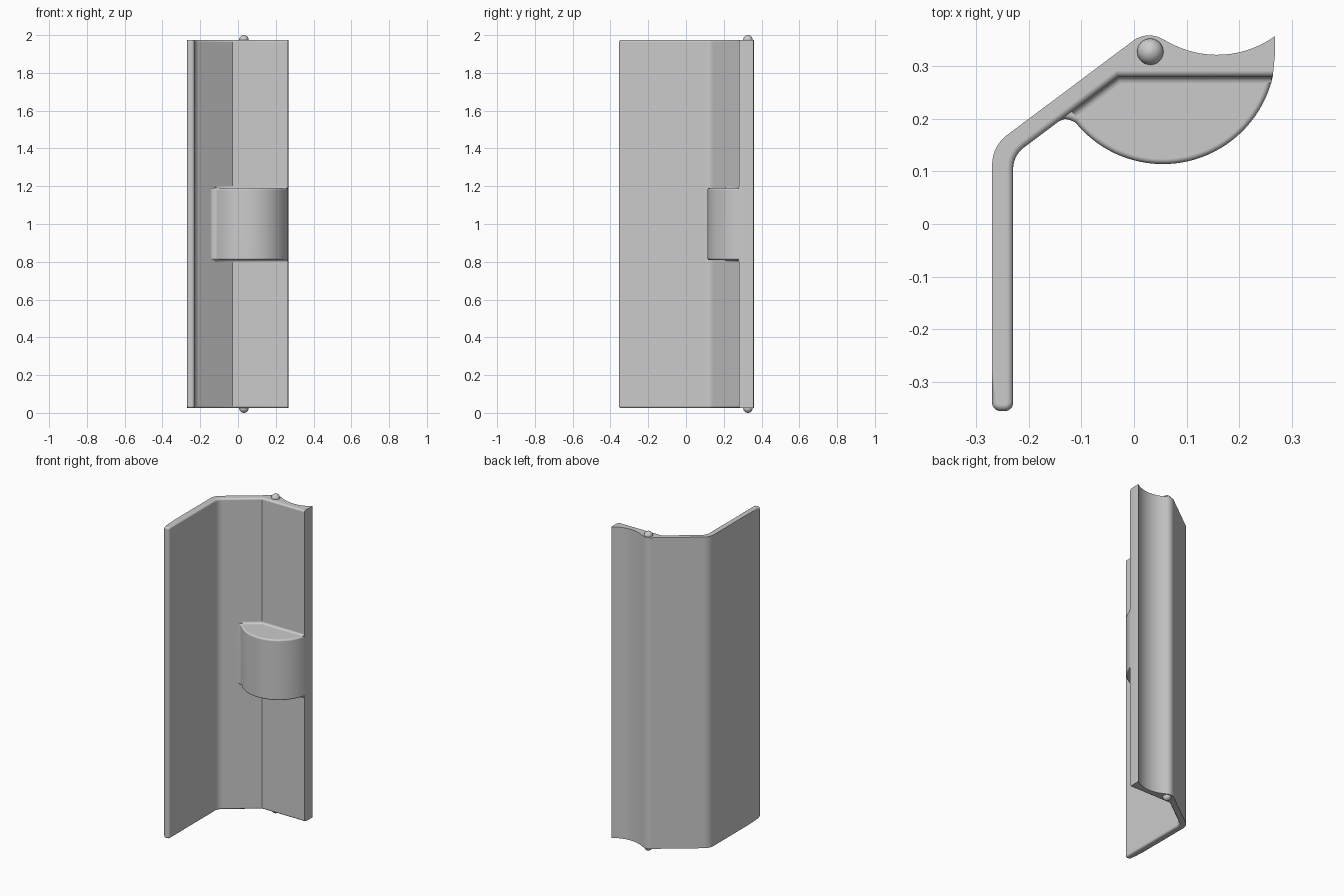
import bpy, bmesh, math
from mathutils import Vector

cube = bpy.data.objects.get("Cube")
if cube:
    bpy.data.objects.remove(cube, do_unlink=True)

GRAY = (0.6, 0.6, 0.6, 1)
gray = bpy.data.materials.new("plain_gray")
gray.use_nodes = True
gray.diffuse_color = GRAY
gray.node_tree.nodes["Principled BSDF"].inputs["Base Color"].default_value = GRAY


def rounded(corners, steps=8):
    """Closed outline with each (x, y, radius) corner replaced by an arc."""
    out = []
    for i, (x, y, r) in enumerate(corners):
        p = Vector((x, y))
        if r == 0:
            out.append(p)
            continue
        a = (Vector(corners[i - 1][:2]) - p).normalized()
        b = (Vector(corners[(i + 1) % len(corners)][:2]) - p).normalized()
        half = math.acos(a.dot(b)) / 2
        centre = p + (a + b).normalized() * (r / math.sin(half))
        start = p + a * (r / math.tan(half)) - centre
        end = p + b * (r / math.tan(half)) - centre
        sweep = math.pi - 2 * half
        for k in range(steps + 1):
            t = k / steps
            spoke = (start * math.sin((1 - t) * sweep) + end * math.sin(t * sweep))
            out.append(centre + spoke / math.sin(sweep))
    return out


def arc(cx, cy, r, a0, a1, steps):
    angles = [math.radians(a0 + (a1 - a0) * k / steps) for k in range(steps + 1)]
    return [Vector((cx + r * math.cos(a), cy + r * math.sin(a))) for a in angles]


def finish(name, bm):
    bmesh.ops.recalc_face_normals(bm, faces=bm.faces)
    mesh = bpy.data.meshes.new(name)
    bm.to_mesh(mesh)
    bm.free()
    mesh.materials.append(gray)
    obj = bpy.data.objects.new(name, mesh)
    bpy.context.collection.objects.link(obj)
    bpy.ops.object.select_all(action='DESELECT')
    obj.select_set(True)
    bpy.context.view_layer.objects.active = obj
    bpy.ops.object.shade_smooth_by_angle(angle=math.radians(35))
    obj.modifiers.new("even_normals", 'WEIGHTED_NORMAL').keep_sharp = True


def prism(name, outline, z0, z1, soft_count, width):
    """Extrude an outline; round the cap edges of its first soft_count points."""
    bm = bmesh.new()
    low = [bm.verts.new((p.x, p.y, z0)) for p in outline]
    high = [bm.verts.new((p.x, p.y, z1)) for p in outline]
    bm.faces.new(low)
    bm.faces.new(high)
    n = len(outline)
    for i in range(n):
        j = (i + 1) % n
        bm.faces.new((low[i], low[j], high[j], high[i]))
    bmesh.ops.recalc_face_normals(bm, faces=bm.faces)
    soft = [bm.edges.get((ring[i], ring[i + 1]))
            for ring in (low, high) for i in range(soft_count - 1)]
    bmesh.ops.bevel(bm, geom=soft, offset=width, offset_type='OFFSET',
                    segments=4, profile=0.5, affect='EDGES')
    finish(name, bm)


# Bent plate: soft inner side, scooped back, then the outer side
scoop = arc(0.158, 0.511, 0.189, 305.6, 242.2, 14)
inner_end = (0.264, 0.28, 0)
plate = rounded([(-0.27, -0.356, 0.016), (-0.23, -0.356, 0.016),
                 (-0.23, 0.13, 0.05), (-0.03, 0.28, 0), inner_end,
                 (0.268, 0.32, 0)]
                + [(p.x, p.y, 0) for p in scoop]
                + [(0.024, 0.368, 0.05), (-0.27, 0.148, 0.07)])
prism("bent_plate", plate, 0.025, 1.975,
      plate.index(Vector(inner_end[:2])) + 1, 0.012)

# Half-round block, with a small blend into the sloping wall at its left
blend = [Vector(p) for p in ((-0.142, 0.196), (-0.132, 0.2), (-0.122, 0.198))]
curve = arc(0.055, 0.3285, 0.2145, 219, 347, 36)
root = [Vector((0.25, 0.3)), Vector((-0.035, 0.3)), Vector((-0.142, 0.215))]
prism("half_round_block", blend + curve + root, 0.81, 1.19,
      len(blend + curve), 0.01)

# Concave blends where the block meets the plate, above and below
path = [((-0.118, 0.214), (0.6, -0.8)), ((-0.03, 0.28), (0.333, -1)),
        ((0.262, 0.28), (0, -1))]
radius = 0.012
for name, level, side in (("upper_blend", 1.19, 1), ("lower_blend", 0.81, -1)):
    bm = bmesh.new()
    rings = []
    for p, nrm in path:
        section = [(-0.004, -0.004)]
        for k in range(6):
            t = math.pi / 2 * k / 5
            section.append((radius * (1 - math.sin(t)), radius * (1 - math.cos(t))))
        rings.append([bm.verts.new((p[0] + nrm[0] * o, p[1] + nrm[1] * o,
                                    level + side * h)) for o, h in section])
    for a, b in zip(rings, rings[1:]):
        for i in range(len(a)):
            j = (i + 1) % len(a)
            bm.faces.new((a[i], a[j], b[j], b[i]))
    bm.faces.new(rings[0])
    bm.faces.new(rings[-1])
    finish(name, bm)

# Ball-ended pivots at both ends
for name, z in (("bottom_pivot", 0.025), ("top_pivot", 1.975)):
    bm = bmesh.new()
    bmesh.ops.create_uvsphere(bm, u_segments=32, v_segments=16, radius=0.025)
    bmesh.ops.translate(bm, verts=bm.verts, vec=(0.031, 0.328, z))
    finish(name, bm)
